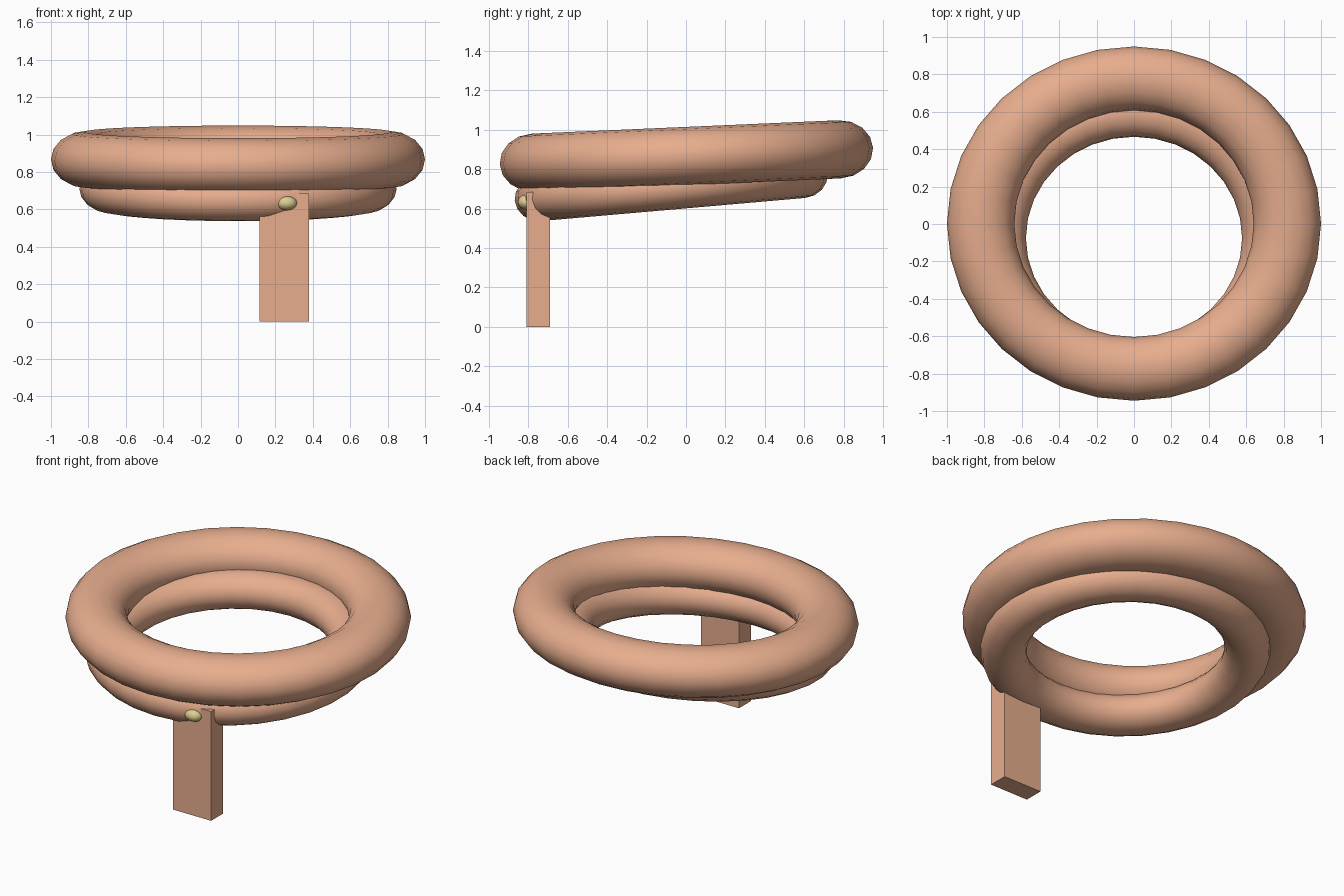
import bpy
from math import radians

if "Cube" in bpy.data.objects:
    bpy.data.objects.remove(bpy.data.objects["Cube"])


def material(name, rgb):
    mat = bpy.data.materials.new(name)
    mat.diffuse_color = (*rgb, 1)
    mat.use_nodes = True
    mat.node_tree.nodes["Principled BSDF"].inputs["Base Color"].default_value = mat.diffuse_color
    return mat


cloth = material("cloth", (0.80, 0.42, 0.27))
brass = material("brass", (0.72, 0.62, 0.28))


def finish(name, mat, scale, smooth=True):
    obj = bpy.context.object
    obj.name = name
    obj.scale = scale
    obj.data.materials.append(mat)
    bpy.ops.object.transform_apply(location=False, rotation=False, scale=True)
    if smooth:
        bpy.ops.object.shade_smooth()
    return obj


def wrap(name, loc, tilt, major, minor, scale):
    bpy.ops.mesh.primitive_torus_add(
        location=loc, major_radius=major, minor_radius=minor,
        major_segments=32, minor_segments=16)
    finish(name, cloth, scale).rotation_euler.x = radians(tilt)


# Two tilted loops of the scarf
wrap("upper_wrap", (0, 0.002, 0.867), 2.5, 0.82, 0.18, (1, 0.948, 0.82))
wrap("lower_wrap", (0, -0.075, 0.71), 5, 0.713, 0.135, (1, 0.94, 0.85))

# Hanging end
bpy.ops.mesh.primitive_cube_add(size=1, location=(0.248, -0.75, 0.3425))
finish("hanging_end", cloth, (0.265, 0.12, 0.685), smooth=False)

# Small pin fastening the end
bpy.ops.mesh.primitive_uv_sphere_add(
    segments=16, ring_count=10, radius=1, location=(0.26, -0.812, 0.633))
finish("pin", brass, (0.055, 0.042, 0.038))
